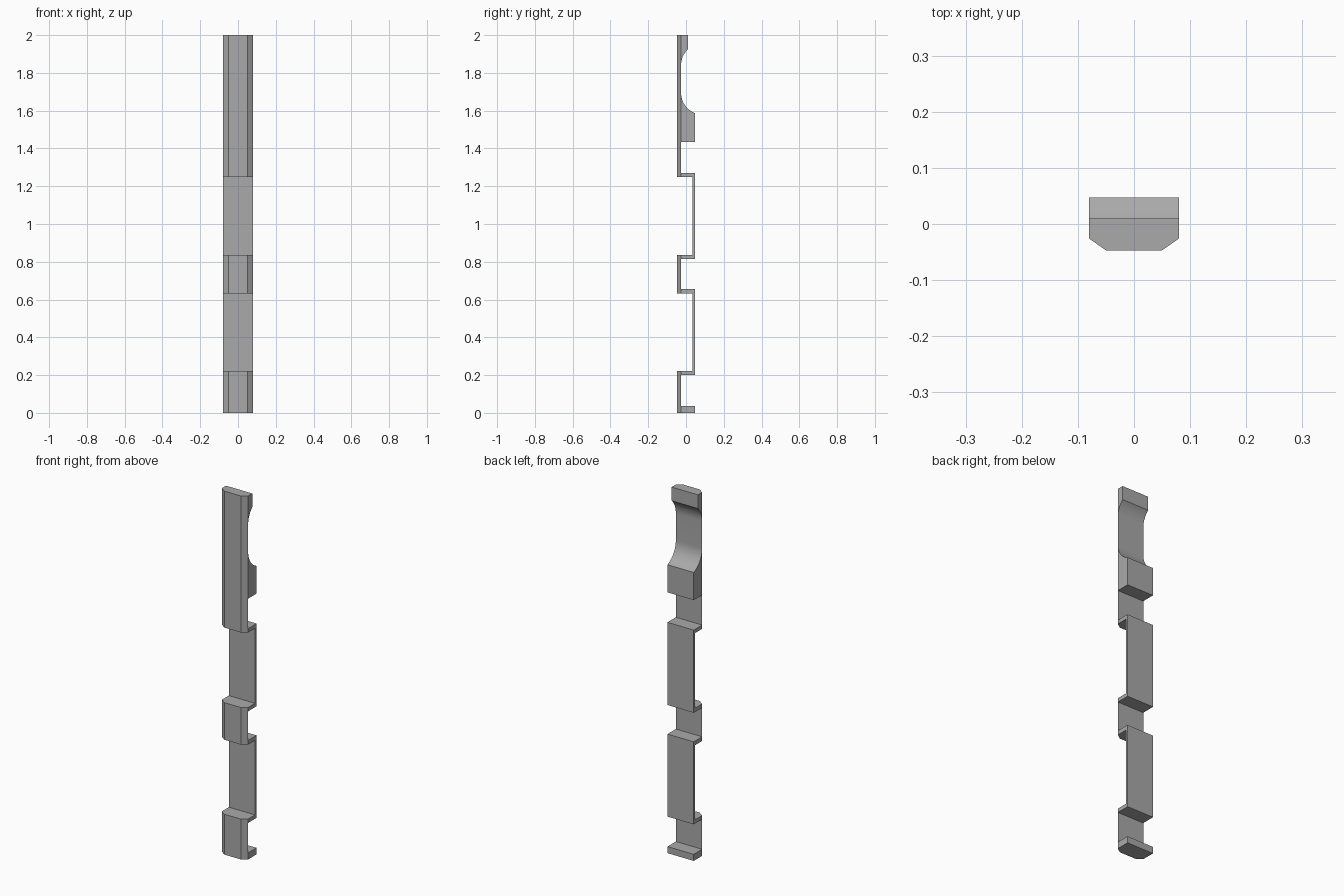
import bpy, bmesh, math
from mathutils import Vector

cube = bpy.data.objects.get("Cube")
if cube:
    bpy.data.objects.remove(cube)

HALF_W = 0.08
FRONT, BACK = -0.047, 0.047      # outer depth limits
FRONT_IN, BACK_IN = -0.026, 0.034  # inner faces of the front and rear walls
TOP_BACK = 0.01
RADIUS = 0.115

# Plain grey material
grey = bpy.data.materials.new("plain grey")
grey.use_nodes = True
colour = (0.4, 0.4, 0.4, 1)
grey.diffuse_color = colour
grey.node_tree.nodes["Principled BSDF"].inputs["Base Color"].default_value = colour


def fillet(y_end, z_end, side, steps=14):
    """Arc from the wall's inner face out to y_end; side is +1 up, -1 down."""
    centre_y = FRONT_IN + RADIUS
    sweep = math.acos((centre_y - y_end) / RADIUS)
    centre_z = z_end - side * RADIUS * math.sin(sweep)
    return [(centre_y - RADIUS * math.cos(sweep * i / steps),
             centre_z + side * RADIUS * math.sin(sweep * i / steps))
            for i in range(steps + 1)]


# Back outline, from the top down: lip, scooped grip, thick block
outline = [(FRONT, 2), (TOP_BACK, 2)]
outline += reversed(fillet(TOP_BACK, 1.925, 1))
outline += fillet(BACK, 1.587, -1)
outline += [(BACK, 1.435), (FRONT_IN, 1.435)]

# Two offset rear panels joined to the front wall by thin ledges
panels = [(1.27, 1.249, 0.836, 0.815), (0.655, 0.632, 0.222, 0.201)]
for top, under_top, over_bottom, bottom in panels:
    outline += [(FRONT_IN, top), (BACK, top), (BACK, bottom), (FRONT_IN, bottom)]

# Foot, then the front outline back up
outline += [(FRONT_IN, 0.036), (BACK, 0.036), (BACK, 0), (FRONT, 0)]
for top, under_top, over_bottom, bottom in reversed(panels):
    outline += [(FRONT, over_bottom), (BACK_IN, over_bottom),
                (BACK_IN, under_top), (FRONT, under_top)]

# Extrude the outline across the width
bm = bmesh.new()
face = bm.faces.new([bm.verts.new((-HALF_W, y, z)) for y, z in outline])
extruded = bmesh.ops.extrude_face_region(bm, geom=[face], use_keep_orig=True)
moved = [v for v in extruded["geom"] if isinstance(v, bmesh.types.BMVert)]
bmesh.ops.translate(bm, verts=moved, vec=(2 * HALF_W, 0, 0))

# Bevel both upright front edges
for side in (-1, 1):
    bmesh.ops.bisect_plane(
        bm, geom=bm.verts[:] + bm.edges[:] + bm.faces[:],
        plane_co=(side * 0.05, FRONT, 0),
        plane_no=Vector((side * 0.021, -0.03, 0)).normalized(),
        clear_outer=True, dist=1e-5)
    bmesh.ops.holes_fill(bm, edges=[e for e in bm.edges if e.is_boundary], sides=0)
bmesh.ops.recalc_face_normals(bm, faces=bm.faces[:])

mesh = bpy.data.meshes.new("stepped_bar")
bm.to_mesh(mesh)
bm.free()
mesh.materials.append(grey)
bar = bpy.data.objects.new("stepped_bar", mesh)
bpy.context.collection.objects.link(bar)

bpy.ops.object.select_all(action='DESELECT')
bar.select_set(True)
bpy.context.view_layer.objects.active = bar
bpy.ops.object.shade_smooth_by_angle(angle=math.radians(20))
